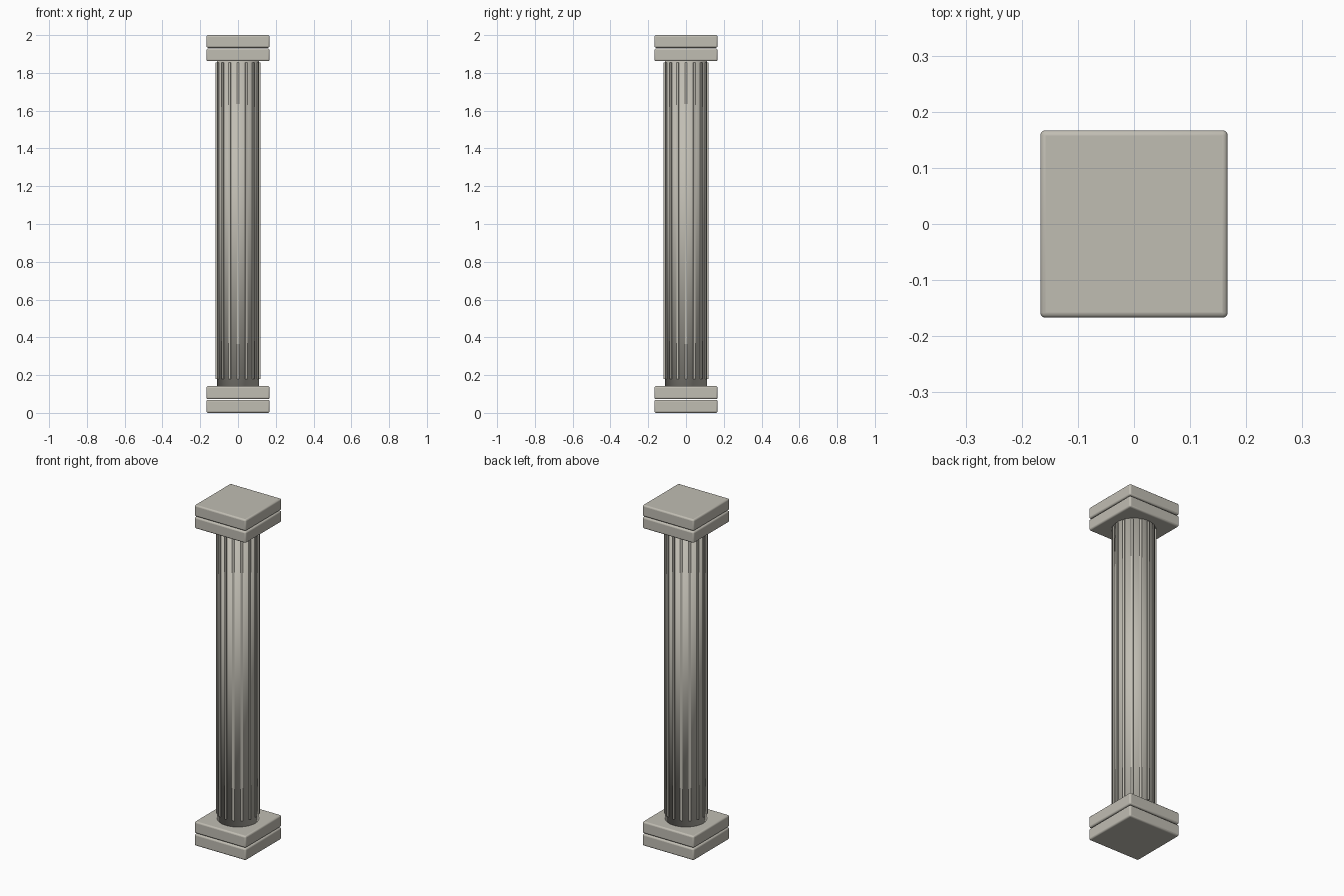
import bpy
from math import radians, sin, cos, tau

cube = bpy.data.objects.get("Cube")
if cube:
    bpy.data.objects.remove(cube, do_unlink=True)

# Single pale stone colour
stone = bpy.data.materials.new("pale_stone")
stone.use_nodes = True
colour = (0.53, 0.51, 0.45, 1)
stone.diffuse_color = colour
stone.node_tree.nodes["Principled BSDF"].inputs["Base Color"].default_value = colour

HALF = 0.167         # half width of the slabs
CORE = 0.112         # radius of the plain shaft
RIB_COUNT = 16


def finish(name):
    obj = bpy.context.object
    obj.name = name
    obj.data.materials.append(stone)
    return obj


def box(name, size, centre, bevel, angle=0):
    bpy.ops.mesh.primitive_cube_add(size=1, location=centre, rotation=(0, 0, angle))
    obj = finish(name)
    obj.scale = size
    bpy.ops.object.transform_apply(location=False, rotation=False, scale=True)
    if bevel:
        mod = obj.modifiers.new("rounded_edges", "BEVEL")
        mod.width = bevel
        mod.segments = 3
        bpy.ops.object.shade_smooth_by_angle(angle=radians(40))
    return obj


# Two rounded slabs at the foot and two at the head
for name, bottom, top in (
    ("lower_plinth", 0, 0.069),
    ("upper_plinth", 0.073, 0.142),
    ("lower_capital", 1.862, 1.929),
    ("upper_capital", 1.933, 2),
):
    box(name, (2 * HALF, 2 * HALF, top - bottom), (0, 0, (bottom + top) / 2), 0.009)

# Round shaft, softly shaded over its whole length
bpy.ops.mesh.primitive_cylinder_add(vertices=32, radius=CORE, depth=1.73, location=(0, 0, 1.0))
finish("shaft")
bpy.ops.object.shade_smooth()

# Narrow raised ribs around the shaft
for i in range(RIB_COUNT):
    a = i * tau / RIB_COUNT
    r = CORE
    box(f"rib_{i + 1}", (0.012, 0.012, 1.675), (r * cos(a), r * sin(a), 1.018), 0, a)
